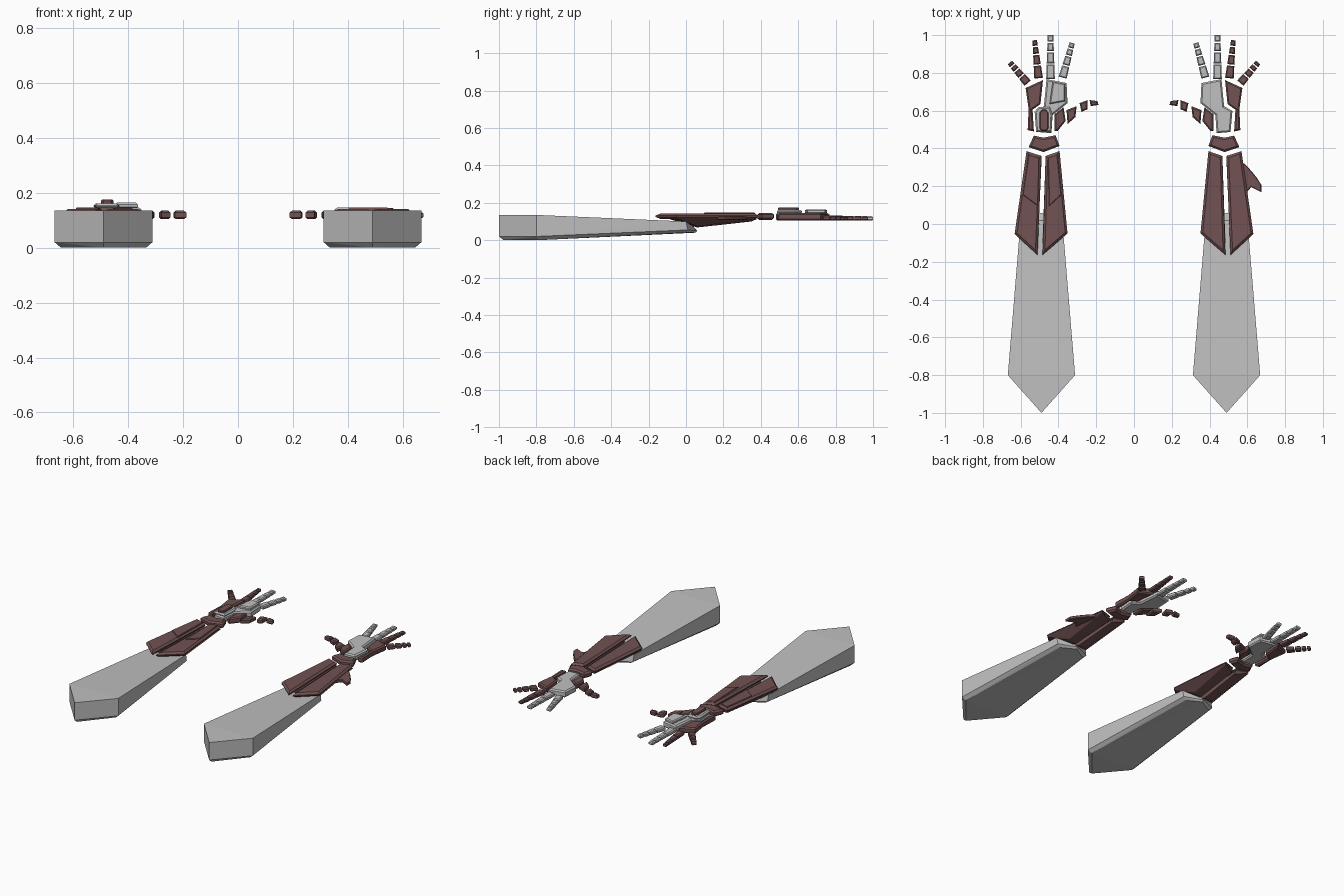
import bpy, bmesh
from mathutils import Vector

if "Cube" in bpy.data.objects:
    bpy.data.objects.remove(bpy.data.objects["Cube"])


def material(name, rgb):
    m = bpy.data.materials.new(name)
    m.diffuse_color = (*rgb, 1)
    m.use_nodes = True
    m.node_tree.nodes["Principled BSDF"].inputs["Base Color"].default_value = m.diffuse_color
    return m


BROWN = material("dark red brown", (0.17, 0.085, 0.085))
GREY = material("light grey", (0.53, 0.53, 0.53))


def finish(name, bm, mat):
    bmesh.ops.recalc_face_normals(bm, faces=bm.faces[:])
    me = bpy.data.meshes.new(name)
    bm.to_mesh(me)
    bm.free()
    me.materials.append(mat)
    ob = bpy.data.objects.new(name, me)
    bpy.context.collection.objects.link(ob)
    return ob


def plate(name, s, pts, z0, z1, mat, bevel=0.01, under=True):
    """Flat plate with chamfered rims; s mirrors it to the left or right arm."""
    bm = bmesh.new()
    lo = [bm.verts.new((s * x, y, z0)) for x, y in pts]
    hi = [bm.verts.new((s * x, y, z1)) for x, y in pts]
    n = len(pts)
    bottom, top = bm.faces.new(lo[::-1]), bm.faces.new(hi)
    for i in range(n):
        j = (i + 1) % n
        bm.faces.new((lo[i], lo[j], hi[j], hi[i]))
    bmesh.ops.recalc_face_normals(bm, faces=bm.faces[:])
    h = min(bevel, (z1 - z0) * 0.4)
    for cap, d in ((top, -h), (bottom, h)):
        if cap is bottom and not under:
            continue
        rim = list(cap.verts)
        bmesh.ops.inset_individual(bm, faces=[cap], thickness=bevel,
                                   depth=0, use_even_offset=True)
        for v in rim:
            v.co.z += d
    return finish(name, bm, mat)


def hull(name, s, pts, mat):
    bm = bmesh.new()
    for x, y, z in pts:
        bm.verts.new((s * x, y, z))
    res = bmesh.ops.convex_hull(bm, input=bm.verts[:])
    junk = [g for g in res["geom_interior"] if isinstance(g, bmesh.types.BMVert)]
    bmesh.ops.delete(bm, geom=junk, context='VERTS')
    bmesh.ops.dissolve_limit(bm, angle_limit=0.01, verts=bm.verts[:], edges=bm.edges[:])
    return finish(name, bm, mat)


def finger(name, s, base, tip, w0, w1, cuts, mat):
    """Row of tapered blocks from base to tip."""
    a, b = Vector(base), Vector(tip)
    d = b - a
    side = Vector((-d.y, d.x)).normalized()
    gap = 0.007 / d.length
    for i in range(len(cuts) - 1):
        t0, t1 = cuts[i], cuts[i + 1] - gap
        p, q = a + d * t0, a + d * t1
        u, v = w0 + (w1 - w0) * t0, w0 + (w1 - w0) * t1
        pts = [p - side * u, q - side * v, q + side * v, p + side * u]
        plate(f"{name}_segment_{i + 1}", s, [tuple(c) for c in pts],
              0.104, 0.132 - 0.004 * t1, mat, 0.006)


C = 0.49  # centre line of each arm

for s, arm in ((-1, "left"), (1, "right")):
    # Tapered sleeve with pointed ends and chamfered underside
    sleeve = [(C, -1, 0.135), (C, -1, 0.02), (C, -0.975, 0),
              (C, 0.02, 0.098), (C, 0.06, 0.05), (C, 0.05, 0.04)]
    for k in (-1, 1):
        sleeve += [(C + k * 0.178, -0.8, 0.135), (C + k * 0.178, -0.8, 0.02),
                   (C + k * 0.155, -0.79, 0), (C + k * 0.112, 0, 0.1),
                   (C + k * 0.11, 0.01, 0.055), (C + k * 0.09, 0, 0.04)]
    hull(arm + "_sleeve", s, sleeve, GREY)

    # Forearm guard: two halves, each with a keel underneath
    halves = {
        "outer": [(0.569, 0.386), (0.489, 0.36), (0.511, -0.164), (0.632, -0.053)],
        "inner": [(0.394, 0.386), (0.468, 0.36), (0.484, -0.164), (0.352, -0.05)],
    }
    for part, (fo, fi, ri, ro) in halves.items():
        plate(f"{arm}_{part}_guard", s, [fo, fi, ri, ro], 0.114, 0.142, BROWN, 0.012)
        t = 0.43  # keel station along the inner edge
        kx = ri[0] + (fi[0] - ri[0]) * t
        hull(f"{arm}_{part}_guard_keel", s,
             [(*fo, 0.116), (*fi, 0.116), (*ro, 0.116), (ri[0], -0.1, 0.116),
              (kx, 0.06, 0.068), (fi[0], 0.35, 0.1),
              (kx + (ro[0] - kx) * 0.45, 0.06, 0.075)], BROWN)
        if s < 0:  # raised forward panel ending in a V crease
            m = 0.012 if part == "outer" else -0.012
            plate(f"{arm}_{part}_guard_panel", s,
                  [(fo[0] - m, 0.37), (fi[0] + m, 0.35), (fi[0] + 1.6 * m, 0.095),
                   (fo[0] + (ro[0] - fo[0]) * 0.52 - m, 0.155)],
                  0.139, 0.147, BROWN, 0.003, under=False)

    # Wrist band
    plate(arm + "_wrist_plate", s,
          [(0.53, 0.468), (0.479, 0.457), (0.415, 0.47), (0.394, 0.413),
           (0.479, 0.381), (0.558, 0.407)], 0.108, 0.146, BROWN)

    # Hand plates
    plate(arm + "_palm_plate", s,
          [(0.357, 0.746), (0.463, 0.767), (0.477, 0.624), (0.521, 0.598),
           (0.511, 0.487), (0.437, 0.481), (0.431, 0.577), (0.352, 0.64)],
          0.104, 0.146, GREY, 0.008)
    plate(arm + "_hand_edge_plate", s,
          [(0.574, 0.72), (0.482, 0.762), (0.495, 0.635), (0.537, 0.605),
           (0.53, 0.49), (0.563, 0.497), (0.558, 0.608)],
          0.104, 0.144, BROWN, 0.008)

    # Thumb
    thumb = [
        [(0.42, 0.582), (0.373, 0.619), (0.362, 0.545), (0.405, 0.492), (0.42, 0.492)],
        [(0.357, 0.603), (0.304, 0.624), (0.31, 0.566), (0.352, 0.529)],
        [(0.288, 0.64), (0.246, 0.656), (0.246, 0.608), (0.278, 0.593)],
        [(0.235, 0.656), (0.193, 0.651), (0.188, 0.63), (0.23, 0.624)],
    ]
    for i, pts in enumerate(thumb):
        plate(f"{arm}_thumb_segment_{i + 1}", s, pts, 0.104, 0.142 if i == 0 else 0.135,
              BROWN, 0.007)

    # Fingers
    cuts = [0, 0.36, 0.64, 0.85, 1.03]
    finger(arm + "_little_finger", s, (0.563, 0.746), (0.659, 0.857), 0.022, 0.015, cuts, BROWN)
    finger(arm + "_ring_finger", s, (0.505, 0.772), (0.526, 0.974), 0.023, 0.012, cuts, BROWN)
    finger(arm + "_middle_finger", s, (0.442, 0.767), (0.442, 1.0), 0.023, 0.015, cuts, GREY)
    finger(arm + "_index_finger", s, (0.378, 0.775), (0.327, 0.96), 0.022, 0.014, cuts, GREY)

# Raised pieces on the back of the left hand
plate("left_knuckle_plate", -1,
      [(0.365, 0.742), (0.43, 0.755), (0.447, 0.635), (0.365, 0.65)],
      0.142, 0.164, GREY, 0.006)
plate("left_hand_mount", -1,
      [(0.526, 0.595), (0.505, 0.62), (0.445, 0.62), (0.432, 0.58), (0.437, 0.487), (0.518, 0.487)],
      0.142, 0.162, GREY, 0.008)
plate("left_hand_boss", -1,
      [(0.5, 0.588), (0.488, 0.605), (0.465, 0.605), (0.453, 0.588),
       (0.453, 0.508), (0.463, 0.493), (0.49, 0.493), (0.5, 0.508)],
      0.158, 0.175, BROWN, 0.004)

# Hooked fin on the outer side of the right forearm
plate("right_forearm_fin", 1,
      [(0.56, 0.335), (0.59, 0.315), (0.622, 0.28), (0.65, 0.245), (0.675, 0.206),
       (0.675, 0.168), (0.62, 0.195), (0.585, 0.153), (0.56, 0.16)],
      0.108, 0.128, BROWN, 0.004)
